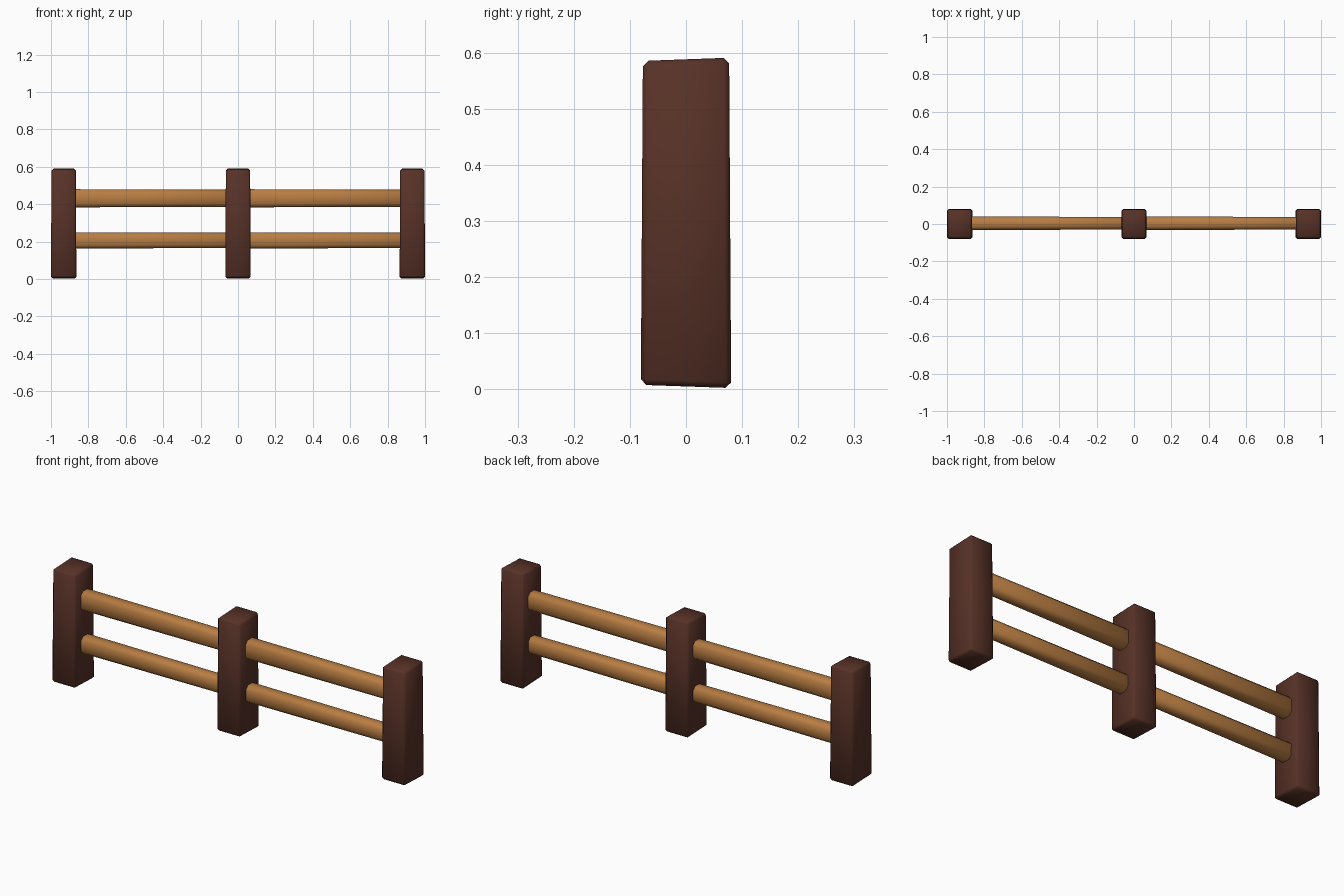
import bpy, bmesh

if "Cube" in bpy.data.objects:
    bpy.data.objects.remove(bpy.data.objects["Cube"])

def material(name, color):
    m = bpy.data.materials.new(name)
    m.diffuse_color = (*color, 1)
    m.use_nodes = True
    m.node_tree.nodes["Principled BSDF"].inputs["Base Color"].default_value = m.diffuse_color
    return m

DARK = material("dark brown wood", (0.095, 0.031, 0.020))
TAN = material("tan wood", (0.48, 0.205, 0.055))

def beam(name, mat, size, center, bevel, shape):
    """Bevelled box, slightly reshaped so that it looks hand cut."""
    bm = bmesh.new()
    bmesh.ops.create_cube(bm, size=1)
    for v in bm.verts:
        v.co = shape(v.co.x * size[0], v.co.y * size[1], v.co.z * size[2])
    bmesh.ops.bevel(bm, geom=bm.edges[:], offset=bevel, segments=1, affect='EDGES')
    for f in bm.faces:
        f.smooth = True
    me = bpy.data.meshes.new(name)
    bm.to_mesh(me)
    bm.free()
    me.materials.append(mat)
    ob = bpy.data.objects.new(name, me)
    ob.location = center
    bpy.context.collection.objects.link(ob)
    return ob

# Posts: wider at the foot, top and bottom cut at a slight slant
def post_shape(x, y, z):
    k = 1.0 if z < 0 else 0.955
    return (x * k, y * k, z + (0.035 * y if z > 0 else -0.035 * y))

for side, x in (("left", -0.932), ("middle", 0), ("right", 0.932)):
    beam(side + "_post", DARK, (0.136, 0.161, 0.583), (x, 0, 0.2965), 0.010, post_shape)

# Rails: chamfered beams, slightly thinner at the right end
def rail_shape(x, y, z):
    k = 1.0 if x < 0 else 0.94
    return (x, y * k, z * k)

for side, x in (("left", -0.466), ("right", 0.466)):
    for level, z, h in (("upper", 0.432, 0.097), ("lower", 0.207, 0.087)):
        beam(f"{side}_{level}_rail", TAN, (0.88, 0.072, h), (x, 0.004, z), 0.017, rail_shape)
